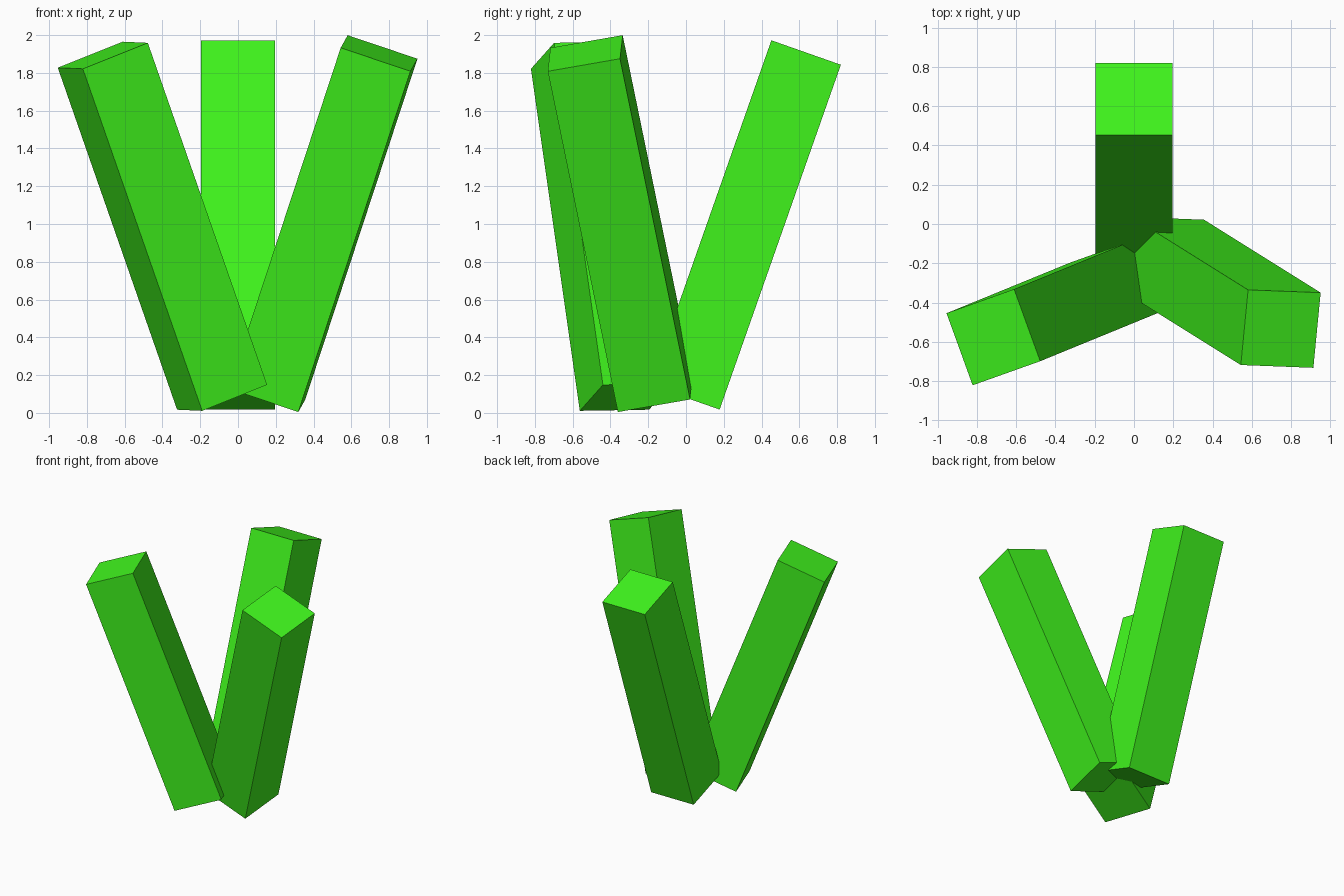
import bpy
from mathutils import Matrix, Vector

if "Cube" in bpy.data.objects:
    bpy.data.objects.remove(bpy.data.objects["Cube"])

WIDTH, LENGTH = 0.39, 1.935

green = bpy.data.materials.new("green")
green.diffuse_color = (0.05, 0.9, 0.012, 1)
green.use_nodes = True
green.node_tree.nodes["Principled BSDF"].inputs["Base Color"].default_value = green.diffuse_color


def stalk(name, centre, axis, side):
    """Square bar along axis, with one pair of faces turned towards side."""
    z = Vector(axis).normalized()
    y = z.cross(Vector(side)).normalized()
    x = y.cross(z)
    bpy.ops.mesh.primitive_cube_add(size=1)
    ob = bpy.context.object
    ob.name = name
    ob.data.materials.append(green)
    turn = Matrix((x, y, z)).transposed().to_4x4()
    size = Matrix.Diagonal((WIDTH, WIDTH, LENGTH, 1))
    ob.data.transform(size)
    ob.matrix_world = Matrix.Translation(centre) @ turn


# Three square stalks fanning outwards from a shared foot
stalk("back_stalk", (0, 0.315, 0.995), (0, 0.64, 1.82), (1, 0, 0))
stalk("left_stalk", (-0.40, -0.447, 0.988), (-0.635, -0.26, 1.82), (0.13, -0.365, 0))
stalk("right_stalk", (0.45, -0.348, 1.002), (0.595, -0.372, 1.808), (0.37, -0.015, -0.12))
